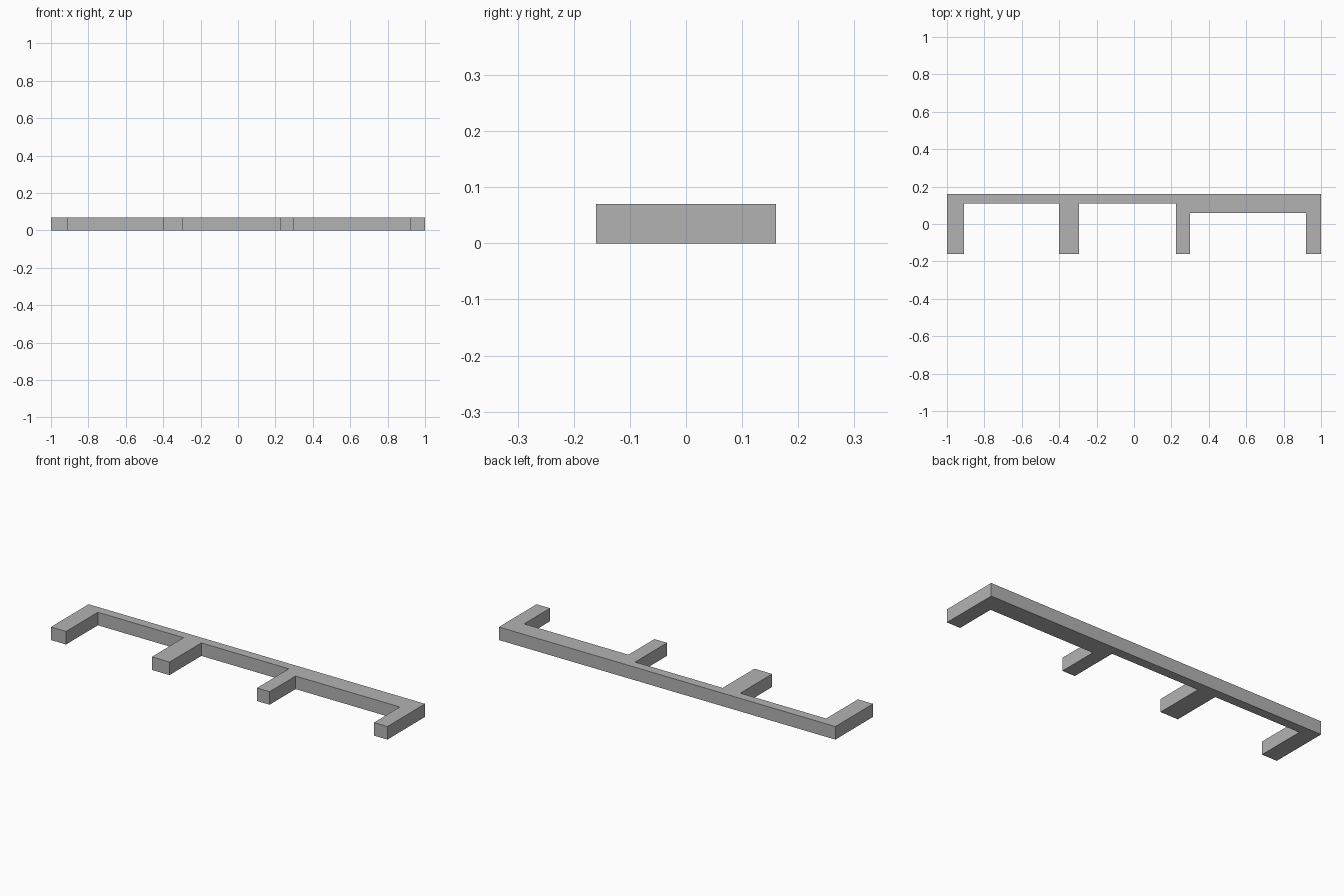
import bpy
import bmesh

cube = bpy.data.objects.get("Cube")
if cube:
    bpy.data.objects.remove(cube, do_unlink=True)

HEIGHT, BACK, FRONT = 0.07, 0.16, -0.16

# Plain grey finish
grey = bpy.data.materials.new("plain grey")
grey.use_nodes = True
colour = (0.45, 0.45, 0.45, 1)
grey.diffuse_color = colour
grey.node_tree.nodes["Principled BSDF"].inputs["Base Color"].default_value = colour

# Openings between the legs: left edge, right edge, inner depth
openings = [(-0.91, -0.40, 0.11), (-0.295, 0.225, 0.11), (0.30, 0.92, 0.06)]

# Outline of the rail with its four legs
outline = [(-1, BACK), (-1, FRONT)]
for x0, x1, y in openings:
    outline += [(x0, FRONT), (x0, y), (x1, y), (x1, FRONT)]
outline += [(1, FRONT), (1, BACK)]

# Extrude the outline into one solid
bm = bmesh.new()
base = bm.faces.new([bm.verts.new((x, y, 0)) for x, y in outline])
solid = bmesh.ops.extrude_face_region(bm, geom=[base], use_keep_orig=True)
top = [v for v in solid["geom"] if isinstance(v, bmesh.types.BMVert)]
bmesh.ops.translate(bm, verts=top, vec=(0, 0, HEIGHT))
bmesh.ops.recalc_face_normals(bm, faces=bm.faces)

mesh = bpy.data.meshes.new("rail_with_legs")
bm.to_mesh(mesh)
bm.free()
mesh.materials.append(grey)
bpy.context.collection.objects.link(bpy.data.objects.new("rail_with_legs", mesh))
